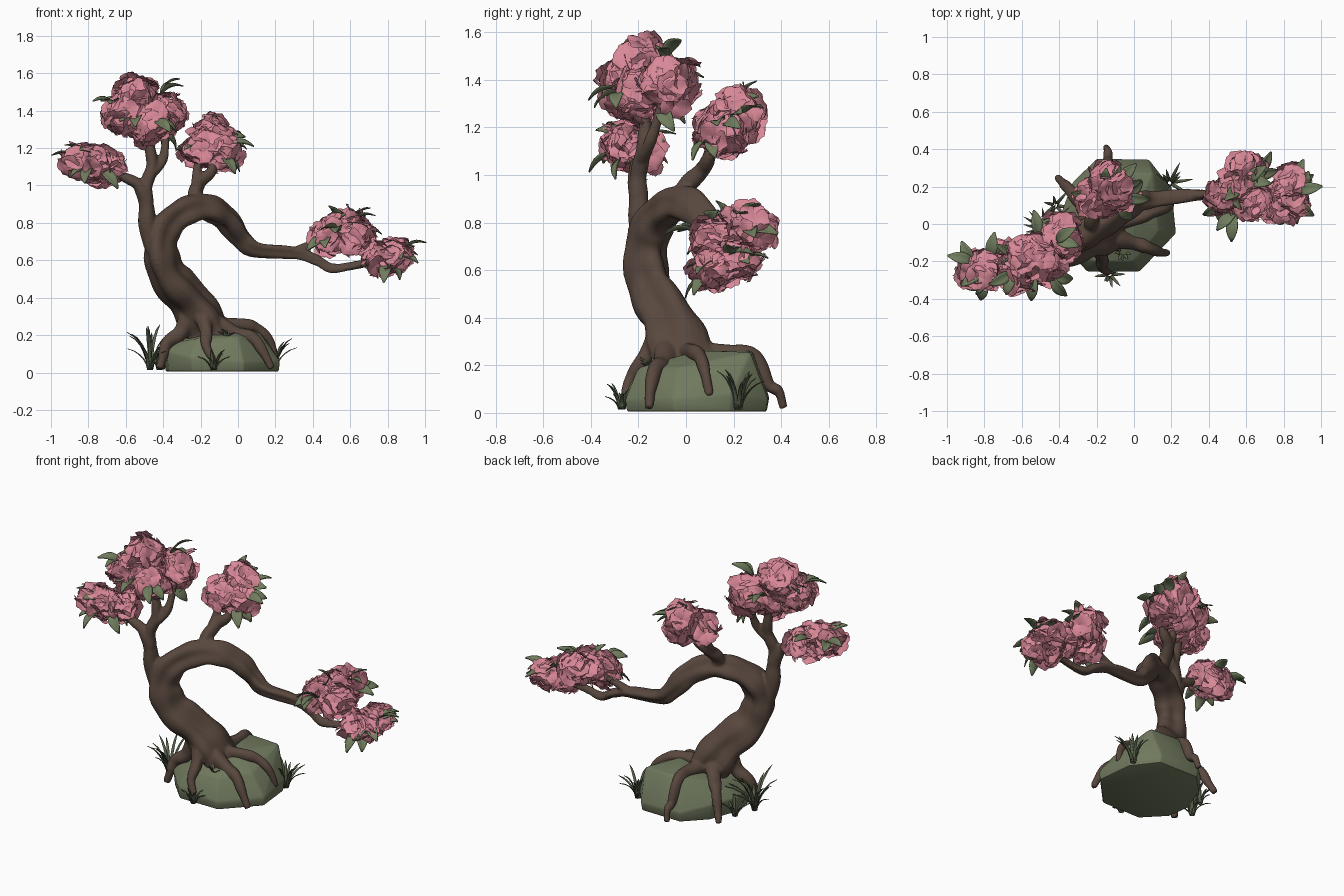
import bpy, bmesh, math, random
from mathutils import Vector as V

if "Cube" in bpy.data.objects:
    bpy.data.objects.remove(bpy.data.objects["Cube"])

random.seed(4)


def material(name, rgb):
    m = bpy.data.materials.new(name)
    m.diffuse_color = (*rgb, 1)
    m.use_nodes = True
    m.node_tree.nodes["Principled BSDF"].inputs["Base Color"].default_value = m.diffuse_color
    return m


BARK = material("brown bark", (0.098, 0.064, 0.048))
ROCK = material("mossy stone", (0.163, 0.192, 0.112))
PINK = material("pink blossom", (0.70, 0.25, 0.315))
LEAF = material("leaf green", (0.160, 0.200, 0.108))
GRASS = material("dark grass", (0.100, 0.126, 0.072))


def finish(bm, name, mat, angle=None):
    me = bpy.data.meshes.new(name)
    bm.to_mesh(me)
    bm.free()
    ob = bpy.data.objects.new(name, me)
    bpy.context.collection.objects.link(ob)
    me.materials.append(mat)
    if angle:
        bpy.ops.object.select_all(action='DESELECT')
        ob.select_set(True)
        bpy.context.view_layer.objects.active = ob
        bpy.ops.object.shade_smooth_by_angle(angle=math.radians(angle))
    return ob


def spline(p, steps):
    """Catmull-Rom samples through points of any dimension."""
    p = [[2 * a - b for a, b in zip(p[0], p[1])]] + p + [[2 * a - b for a, b in zip(p[-1], p[-2])]]
    out = []
    for i in range(1, len(p) - 2):
        for s in range(steps + (i == len(p) - 3)):
            t = s / steps
            out.append([0.5 * (2 * b + (c - a) * t + (2 * a - 5 * b + 4 * c - d) * t * t
                               + (3 * b - a - 3 * c + d) * t ** 3)
                        for a, b, c, d in zip(p[i - 1], p[i], p[i + 1], p[i + 2])])
    return out


def tube(bm, pts, lobes=0.0, sides=14):
    """Closed tube through (x, y, z, radius) with twisting ridges."""
    s = spline([list(q) for q in pts], 6)
    c = [V(q[:3]) for q in s]
    n, rings = V((0.3, 1, 0.2)), []
    for i, q in enumerate(s):
        t = (c[min(i + 1, len(c) - 1)] - c[max(i - 1, 0)]).normalized()
        n = (n - t * n.dot(t)).normalized()
        b = t.cross(n)
        ring = []
        for k in range(sides):
            a = math.tau * k / sides
            r = q[3] * (1 + lobes * math.cos(3 * a + i * 0.13) + lobes * 0.4 * math.cos(5 * a - i * 0.1)
                        + 0.05 * math.sin(i * 0.9))
            ring.append(bm.verts.new(c[i] + (n * math.cos(a) + b * math.sin(a)) * r))
        rings.append(ring)
    for r0, r1 in zip(rings, rings[1:]):
        for k in range(sides):
            j = (k + 1) % sides
            bm.faces.new((r0[k], r0[j], r1[j], r1[k]))
    bm.faces.new(rings[0][::-1])
    bm.faces.new(rings[-1])


def limb(bm, pts, r0, r1):
    m = len(pts) - 1
    tube(bm, [(*p, r0 + (r1 - r0) * i / m) for i, p in enumerate(pts)], 0.05, 12)


def strip(bm, rows):
    """Skin a grid of points."""
    g = [[bm.verts.new(p) for p in r] for r in rows]
    for a, b in zip(g, g[1:]):
        for k in range(len(a) - 1):
            bm.faces.new((a[k], a[k + 1], b[k + 1], b[k]))


# Trunk arching over into the long right-hand branch
bm = bmesh.new()
tube(bm, [(-.13, 0, .12, .13), (-.17, -.02, .25, .122), (-.255, -.065, .385, .106), (-.37, -.135, .51, .096),
          (-.415, -.165, .65, .085), (-.385, -.14, .78, .08), (-.28, -.07, .86, .073), (-.16, 0, .875, .068),
          (-.06, .07, .82, .064), (.02, .12, .72, .053), (.10, .13, .66, .043), (.30, .15, .64, .032),
          (.42, .15, .60, .027), (.50, .14, .555, .025), (.62, .13, .57, .022), (.76, .15, .60, .018)],
     0.16, 24)
# Side branches
limb(bm, [(.30, .15, .64), (.38, .16, .68), (.46, .17, .71), (.56, .18, .74)], .028, .016)
limb(bm, [(-.42, -.17, .62), (-.48, -.19, .76), (-.49, -.20, .90), (-.53, -.21, 1.0), (-.60, -.21, 1.04),
          (-.72, -.22, 1.09)], .056, .02)
limb(bm, [(-.49, -.20, .9), (-.49, -.20, 1.0), (-.46, -.18, 1.10), (-.47, -.17, 1.2), (-.49, -.17, 1.33)], .04, .025)
limb(bm, [(-.47, -.19, 1.06), (-.41, -.16, 1.12), (-.39, -.13, 1.20), (-.39, -.1, 1.3)], .03, .02)
limb(bm, [(-.20, -.02, .87), (-.23, .0, .95), (-.20, .07, 1.02), (-.14, .10, 1.08), (-.13, .14, 1.18)], .046, .022)
limb(bm, [(-.22, .04, .99), (-.22, .09, 1.07), (-.20, .12, 1.17)], .03, .02)
# Roots gripping the stone
limb(bm, [(-.25, -.07, .33), (-.31, -.08, .21), (-.38, -.10, .16), (-.40, -.12, .09), (-.42, -.13, .02)], .05, .02)
limb(bm, [(-.20, -.11, .33), (-.17, -.18, .22), (-.17, -.235, .14), (-.13, -.26, .06)], .045, .017)
limb(bm, [(-.13, -.08, .27), (.0, -.10, .20), (.08, -.13, .185), (.14, -.15, .10), (.18, -.155, .02)], .05, .018)
limb(bm, [(-.12, .0, .25), (.02, .03, .255), (.10, .06, .235), (.17, .08, .17), (.20, .10, .07)], .042, .018)
limb(bm, [(-.15, .06, .25), (-.13, .19, .25), (-.14, .29, .235), (-.14, .345, .12), (-.14, .39, .09),
          (-.15, .41, .02)], .044, .017)
limb(bm, [(-.20, .02, .27), (-.28, .11, .21), (-.34, .18, .18), (-.38, .22, .09), (-.41, .25, .02)], .048, .018)
tree = finish(bm, "trunk_branches_and_roots", BARK)
mod = tree.modifiers.new("fuse", 'REMESH')
mod.mode, mod.voxel_size, mod.use_smooth_shade = 'VOXEL', 0.009, True
mod = tree.modifiers.new("soften", 'SMOOTH')
mod.factor, mod.iterations = 0.5, 3

# Stone
outline = [(-.2, .35), (.08, .345), (.2, .19), (.225, -.05), (.03, -.255), (-.25, -.255), (-.38, -.12),
           (-.4, .03), (-.33, .22)]
crown = [(-.22, -.20, .18), (0, -.2, .19), (.13, -.04, .19), (.1, .27, .255), (-.15, .28, .26),
         (-.3, .1, .2), (-.33, -.1, .16), (0, .05, .262)]
bm = bmesh.new()
for x, y in outline:
    bm.verts.new((x * 0.97, y * 0.97, 0.005))
    bm.verts.new((x, y, 0.05 + 0.07 * random.random()))
for p in crown:
    bm.verts.new(p)
bmesh.ops.convex_hull(bm, input=bm.verts[:])
bmesh.ops.dissolve_limit(bm, angle_limit=math.radians(6), verts=bm.verts[:], edges=bm.edges[:])
bmesh.ops.bevel(bm, geom=bm.edges[:], offset=0.009, segments=2, affect='EDGES', profile=0.5)
finish(bm, "stone", ROCK, 35)


# Blossom clusters: lumps covered with large, ruffled five-petalled flowers
def flower(bm, pos, nrm, size):
    side = nrm.orthogonal().normalized()
    other = nrm.cross(side)
    spin = random.random() * math.tau
    for k in range(5):
        a = spin + math.tau * k / 5
        out = side * math.cos(a) + other * math.sin(a)
        lat = out.cross(nrm)
        ph, droop = random.random() * 6, random.uniform(0.15, 0.6)
        rows = []
        for j in range(5):
            v = j / 4
            w = (0.10, 0.42, 0.62, 0.62, 0.38)[j]
            rows.append([pos + out * size * (v - 0.14 * u * u * v + 0.05 * v * math.cos(ph + 5 * u))
                         + lat * size * w * u
                         + nrm * size * (0.42 * v - droop * v * v + 0.07 * v * math.sin(ph + 3 * u) + 0.02 * k)
                         for u in (-1, -0.67, -0.33, 0, 0.33, 0.67, 1)])
        strip(bm, rows)


clusters = {
    "top": [(-.62, -.25, 1.38, .105), (-.55, -.17, 1.465, .11), (-.40, -.07, 1.38, .115), (-.48, -.20, 1.33, .115)],
    "left": [(-.84, -.25, 1.135, .09), (-.77, -.24, 1.12, .10), (-.70, -.19, 1.10, .09)],
    "middle": [(-.20, .13, 1.19, .095), (-.09, .16, 1.17, .095), (-.14, .22, 1.26, .095)],
    "right_inner": [(.48, .14, .725, .09), (.60, .28, .775, .095), (.62, .13, .73, .095), (.55, .20, .77, .095)],
    "right_outer": [(.75, .12, .605, .08), (.84, .22, .64, .085), (.83, .12, .61, .09)],
}
for name, lumps in clusters.items():
    bm = bmesh.new()
    flat = 0.86 if name in ("left", "right_inner", "right_outer") else 1.0
    for x, y, z, r in lumps:
        c = V((x, y, z))
        res = bmesh.ops.create_icosphere(bm, subdivisions=2, radius=r * 0.7)
        bmesh.ops.scale(bm, verts=res['verts'], vec=(1, 1, flat))
        bmesh.ops.translate(bm, verts=res['verts'], vec=c)
        n = int(1750 * r * r)
        for i in range(n):
            h = 1 - 2 * (i + 0.5) / n
            a = i * 2.39996 + x * 9
            d = V((math.cos(a) * math.sqrt(1 - h * h), math.sin(a) * math.sqrt(1 - h * h), h))
            p = c + V((d.x, d.y, d.z * flat)) * r * random.uniform(0.66, 0.92)
            if all((p - V(q[:3])).length > q[3] * 0.6 for q in lumps if q[0] != x):
                tilt = V([random.uniform(-.4, .4) for _ in range(3)])
                flower(bm, p, (d + tilt).normalized(), random.uniform(0.062, 0.082))
    finish(bm, name + "_blossoms", PINK, 60)

# Leaves, listed by tip, pointing away from the nearest cluster
tips = [(-.76, -.32, 1.46), (-.33, -.03, 1.57), (-.33, -.06, 1.2), (-.55, -.4, 1.33), (-.37, -.38, 1.3),
        (-.53, .06, 1.42), (-.72, -.12, 1.46), (-.98, -.17, 1.17), (-.91, -.32, 1.22), (-.82, -.4, 1.03),
        (-.65, -.3, 1.0), (-.75, -.06, 1.18), (.07, .13, 1.22), (-.15, .28, 1.39), (-.32, .16, 1.2),
        (0, .31, 1.29), (-.02, .03, 1.08), (.52, -.08, .76), (.5, .14, .885), (.69, .3, .88),
        (.38, .05, .67), (.73, .37, .76), (.99, .2, .7), (.95, .05, .6), (.78, 0, .5), (.9, .33, .66)]
mids = [sum((V(q[:3]) for q in l), V()) / len(l) for l in clusters.values()]
bm = bmesh.new()
for i, t in enumerate(tips):
    t = V(t)
    mid = min(mids, key=lambda m: (m - t).length)
    d = (t - mid).normalized()
    for turn in (0, 0.9 if i % 2 else -0.9):          # each leaf has a shorter partner
        d2 = (d + d.cross(V((0.2, 0.1, 1))).normalized() * turn).normalized()
        ln = 0.15 - 0.02 * abs(turn)
        base = t - d * 0.135
        roll = V((random.uniform(-.6, .6), random.uniform(-.9, .3), 1))
        side = d2.cross(roll).normalized()
        up = side.cross(d2)
        rows = []
        for j in range(7):
            v = j / 6
            w = 0.031 * math.sin(math.pi * (0.07 + 0.9 * v ** 1.1)) + 0.001
            mid_line = base + d2 * ln * v + up * 0.08 * (v - v * v * 1.15)
            rows.append([mid_line + side * w * u + up * abs(u) * w * 0.3 for u in (-1, -.5, 0, .5, 1)])
        strip(bm, rows)
ob = finish(bm, "leaves", LEAF, 60)
ob.modifiers.new("thickness", 'SOLIDIFY').thickness = 0.004

# Grass tufts: x, y, z, height, blades
bm = bmesh.new()
for x, y, z, h, n in [(-.47, -.03, .015, .26, 17), (-.13, -.27, .015, .12, 10), (.19, .22, .015, .18, 15),
                      (-.06, -.15, .18, .06, 8), (-.42, .10, .015, .14, 7)]:
    for i in range(n):
        a = math.tau * i / n + random.uniform(-.3, .3)
        d = V((math.cos(a), math.sin(a), 0))
        side = V((-d.y, d.x, 0))
        hh, lean = h * random.uniform(0.4, 1.0), h * random.uniform(0.25, 0.65)
        rows = []
        for j in range(6):
            v = j / 5
            p = V((x, y, z)) + d * (0.012 + lean * v ** 1.7) + V((0, 0, hh * (1.25 * v - 0.3 * v ** 3)))
            w = 0.012 * (1 - v) ** 0.6 * (0.6 + 0.8 * v) + 0.0008
            rows.append([p + side * w, p - d * w * 0.5, p - side * w])
        strip(bm, rows)
ob = finish(bm, "grass_tufts", GRASS, 60)
ob.modifiers.new("thickness", 'SOLIDIFY').thickness = 0.003
